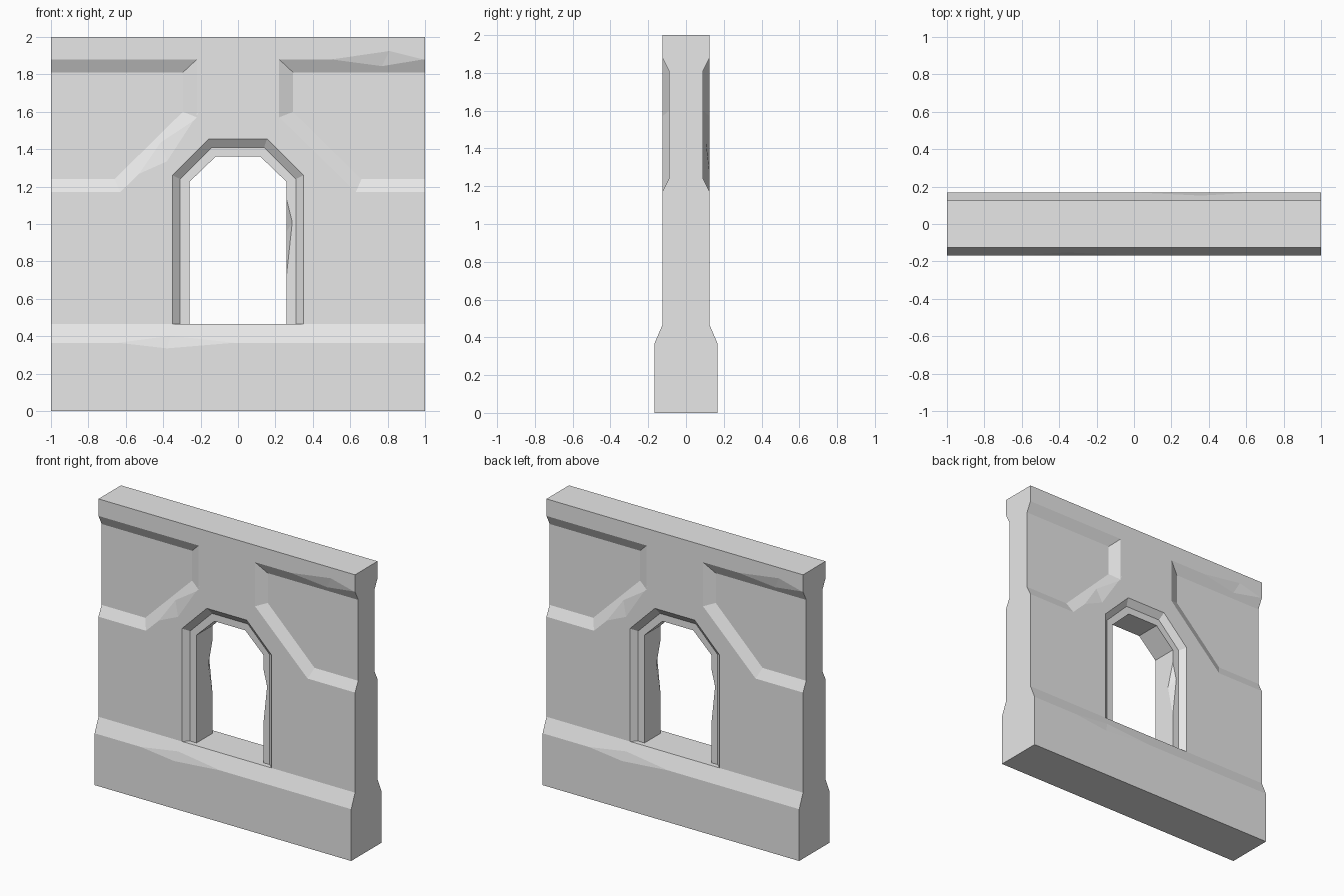
import bpy
import bmesh
from mathutils import Vector, Matrix

if "Cube" in bpy.data.objects:
    bpy.data.objects.remove(bpy.data.objects["Cube"], do_unlink=True)

WALL, RECESS, BASE = 0.125, 0.09, 0.168   # half thicknesses
SILL = 0.465                              # doorway floor height
HALF_TURN = Matrix.Rotation(3.14159265, 4, "Z")

stone = bpy.data.materials.new("grey stone")
stone.use_nodes = True
stone.diffuse_color = (0.8, 0.8, 0.8, 1)
stone.node_tree.nodes["Principled BSDF"].inputs["Base Color"].default_value = (0.8, 0.8, 0.8, 1)


def finish(bm, name):
    """Turn a bmesh into a linked object."""
    bmesh.ops.recalc_face_normals(bm, faces=bm.faces)
    mesh = bpy.data.meshes.new(name)
    bm.to_mesh(mesh)
    bm.free()
    obj = bpy.data.objects.new(name, mesh)
    bpy.context.collection.objects.link(obj)
    return obj


def loft(name, rings):
    """Join matching rings of points and cap both ends."""
    bm = bmesh.new()
    loops = [[bm.verts.new(p) for p in ring] for ring in rings]
    for a, b in zip(loops, loops[1:]):
        for i in range(len(a)):
            j = (i + 1) % len(a)
            bm.faces.new((a[i], a[j], b[j], b[i]))
    bm.faces.new(loops[0])
    bm.faces.new(loops[-1])
    return finish(bm, name)


def at_depth(outline, y):
    return [(x, y, z) for x, z in outline]


def carve(cutter):
    mod = wall.modifiers.new(cutter.name, "BOOLEAN")
    mod.operation = "DIFFERENCE"
    mod.solver = "EXACT"
    mod.object = cutter
    cutter.hide_render = True
    bpy.context.view_layer.objects.active = wall
    bpy.ops.object.modifier_apply(modifier=mod.name)
    bpy.data.objects.remove(cutter, do_unlink=True)


def carve_both_faces(make):
    """Carve the front, then the back by a half turn."""
    for turn in (Matrix.Identity(4), HALF_TURN):
        cutter = make()
        cutter.data.transform(turn)
        carve(cutter)


# Wall body with a thicker sloped base
side = [(BASE, 0), (BASE, 0.365), (WALL, SILL), (WALL, 2)]
profile = side + [(-y, z) for y, z in reversed(side)]
wall = loft("wall", [[(x, y, z) for y, z in profile] for x in (-1, 1)])
wall.data.materials.append(stone)


# Doorway with stepped, bevelled surround on both faces
def arch(half_width, shoulder, top_half, top):
    left = [(-half_width, SILL), (-half_width, shoulder), (-top_half, top)]
    return left + [(-x, z) for x, z in reversed(left)]


flare = arch(0.39, 1.28, 0.17, 1.50)
rim = arch(0.31, 1.24, 0.14, 1.41)
opening = arch(0.26, 1.225, 0.12, 1.36)
outer = 2 * WALL - RECESS
carve(loft("doorway_cutter", [
    at_depth(flare, -outer), at_depth(rim, -RECESS), at_depth(opening, -RECESS),
    at_depth(opening, RECESS), at_depth(rim, RECESS), at_depth(flare, outer)]))

# Recessed panels beside the arch, with sloped borders
panel_edge = [(-1.2, 1.88), (-0.22, 1.88), (-0.22, 1.57), (-0.63, 1.17), (-1.2, 1.17)]
panel_floor = [(-1.2, 1.81), (-0.295, 1.81), (-0.295, 1.6), (-0.66, 1.24), (-1.2, 1.24)]
panel_flare = [(2 * a - c, 2 * b - d) for (a, b), (c, d) in zip(panel_edge, panel_floor)]


def panel(sign):
    rings = [at_depth(panel_flare, -outer), at_depth(panel_floor, -RECESS)]
    return loft("panel_cutter", [[(sign * x, y, z) for x, y, z in r] for r in rings])


for sign in (-1, 1):
    carve_both_faces(lambda: panel(sign))


# Chipped edges: two end points on an edge, then one point on each adjoining face
def chip(points):
    points = [Vector(p) for p in points]
    middle = (points[2] + points[3]) / 2
    bm = bmesh.new()
    for p in points:
        bm.verts.new(middle + (p - middle) * 1.5)
    bmesh.ops.convex_hull(bm, input=bm.verts)
    return finish(bm, "chip_cutter")


chips = [
    # base ledge
    [(-0.64, -BASE, 0.365), (-0.02, -BASE, 0.365), (-0.38, -BASE, 0.335), (-0.36, -0.152, 0.402)],
    # upper panel border
    [(0.5, -WALL, 1.88), (0.99, -WALL, 1.88), (0.81, -WALL, 1.925), (0.77, -0.107, 1.844)],
    # slanted panel border
    [(-0.53, -WALL, 1.268), (-0.24, -WALL, 1.55), (-0.38, -WALL, 1.335), (-0.415, -0.105, 1.44)],
    # door jamb
    [(0.26, -RECESS, 1.13), (0.26, -RECESS, 0.73), (0.29, -RECESS, 1.01), (0.26, -0.04, 0.96)],
]
for points in chips:
    carve_both_faces(lambda: chip(points))

for poly in wall.data.polygons:
    poly.use_smooth = False
    poly.material_index = 0
